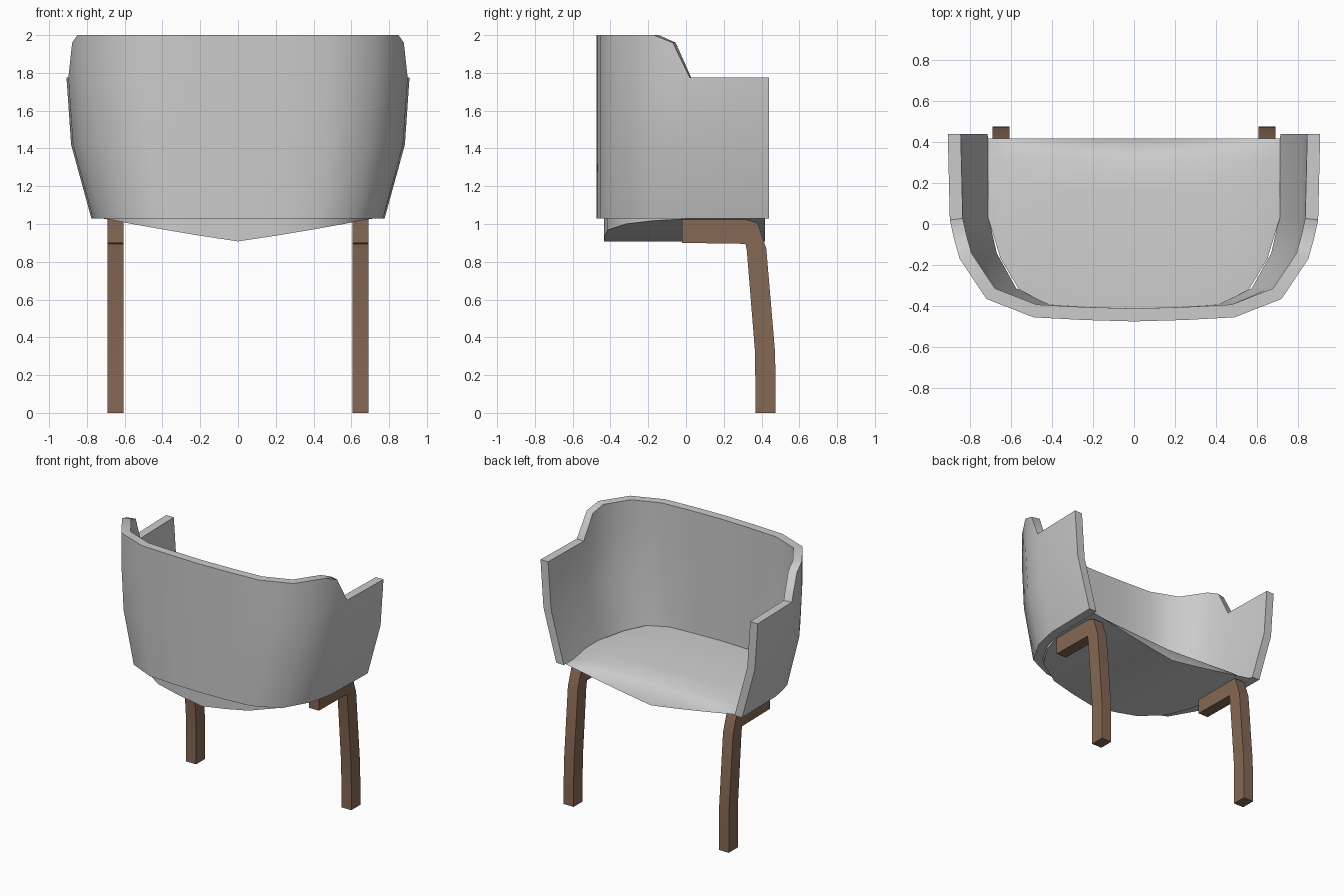
import bpy, bmesh

if "Cube" in bpy.data.objects:
    bpy.data.objects.remove(bpy.data.objects["Cube"])


def make_object(name, bm, angle=None, material=None):
    bmesh.ops.remove_doubles(bm, verts=bm.verts, dist=1e-4)
    bmesh.ops.recalc_face_normals(bm, faces=bm.faces)
    mesh = bpy.data.meshes.new(name)
    bm.to_mesh(mesh)
    bm.free()
    ob = bpy.data.objects.new(name, mesh)
    bpy.context.collection.objects.link(ob)
    if material:
        mesh.materials.append(material)
    if angle:
        bpy.ops.object.select_all(action='DESELECT')
        ob.select_set(True)
        bpy.context.view_layer.objects.active = ob
        bpy.ops.object.shade_smooth_by_angle(angle=angle)
    return ob


def loft(bm, sections, closed=False):
    """Skin quads across neighbouring sections, dropping collapsed corners."""
    rows = [[bm.verts.new(p) for p in s] for s in sections]
    for a, b in zip(rows, rows[1:]):
        n = len(a)
        for i in range(n if closed else n - 1):
            j = (i + 1) % n
            corners, seen = [], []
            for v in (a[i], b[i], b[j], a[j]):
                if not any((v.co - s).length < 1e-5 for s in seen):
                    seen.append(v.co.copy())
                    corners.append(v)
            if len(corners) >= 3:
                bm.faces.new(corners)
    return rows


def mirrored(half):
    """Extend a half list (first entry on x = 0) to the -x side."""
    return [(-h[0],) + tuple(h[1:]) for h in reversed(half[1:])] + half


# Wrap-around back and arms: thin wall following a U plan, flaring upwards
BASE = 1.03
plan = mirrored([(0, -.475, 2), (.25, -.468, 2), (.49, -.455, 2), (.72, -.365, 2),
                 (.85, -.17, 2), (.878, -.07, 1.96), (.898, .02, 1.775), (.908, .44, 1.775)])
outer, inner = [], []
T = .063
for i, (x, y, top) in enumerate(plan):
    # inward direction in plan, mitred at each corner
    dirs = []
    for k in (i - 1, i):
        if 0 <= k < len(plan) - 1:
            dx, dy = plan[k + 1][0] - plan[k][0], plan[k + 1][1] - plan[k][1]
            l = (dx * dx + dy * dy) ** .5
            dirs.append((-dy / l, dx / l))
    nx = sum(d[0] for d in dirs) / len(dirs)
    ny = sum(d[1] for d in dirs) / len(dirs)
    if i in (0, len(plan) - 1):
        ny = 0
    m = T / (nx * nx + ny * ny)
    levels = ((BASE, .855), (1.42, .973), (1.775, 1), (top, 1))
    outer.append([(x * s, y, z) for z, s in levels])
    inner.append([(x * s + nx * m, y + ny * m, z) for z, s in levels])
bm = bmesh.new()
rows = loft(bm, [o + n[::-1] for o, n in zip(outer, inner)], closed=True)
bmesh.ops.remove_doubles(bm, verts=bm.verts, dist=1e-4)
bmesh.ops.holes_fill(bm, edges=[e for e in bm.edges if e.is_boundary], sides=0)
make_object("back_and_arms", bm, .75)

# Seat: flat top, rounded front lip, shallow keel underneath
stations = mirrored([(0, -.435, .908, 1.08), (.2, -.43, .938, 1.08), (.38, -.415, .968, 1.08),
                     (.56, -.32, 1.0, 1.08), (.65, -.17, 1.018, 1.07), (.712, .03, 1.028, 1.06)])
sections = []
for x, rear, low, top in stations:
    edge = max(0, (abs(x) - .56) / .152)
    crest = 1.05 - .018 * edge
    sections.append([(x, rear, low), (x, rear, top), (x, .18, top), (x, .32, crest),
                     (x, .385, low + (crest - low) * .7), (x, .418, low)])
bm = bmesh.new()
rows = loft(bm, sections, closed=True)
bm.faces.new(rows[0])
bm.faces.new(rows[-1])
make_object("seat", bm, .75)

# Two bent wooden legs, each with a rail running under the seat
wood = bpy.data.materials.new("brown_wood")
wood.diffuse_color = (.24, .14, .09, 1)
wood.use_nodes = True
wood.node_tree.nodes["Principled BSDF"].inputs["Base Color"].default_value = wood.diffuse_color
upper = [(-.02, 1.03), (.3, 1.03), (.38, 1.005), (.425, .87), (.47, .34), (.475, .18), (.475, 0)]
lower = [(-.02, .9), (.18, .897), (.315, .895), (.322, .86), (.364, .34), (.367, .18), (.367, 0)]
for side, name in ((1, "right_leg"), (-1, "left_leg")):
    bm = bmesh.new()
    a, b = side * .607, side * .69
    rows = loft(bm, [[(a, *u), (b, *u), (b, *l), (a, *l)] for u, l in zip(upper, lower)], closed=True)
    bm.faces.new(rows[0])
    bm.faces.new(rows[-1])
    make_object(name, bm, .5, wood)
